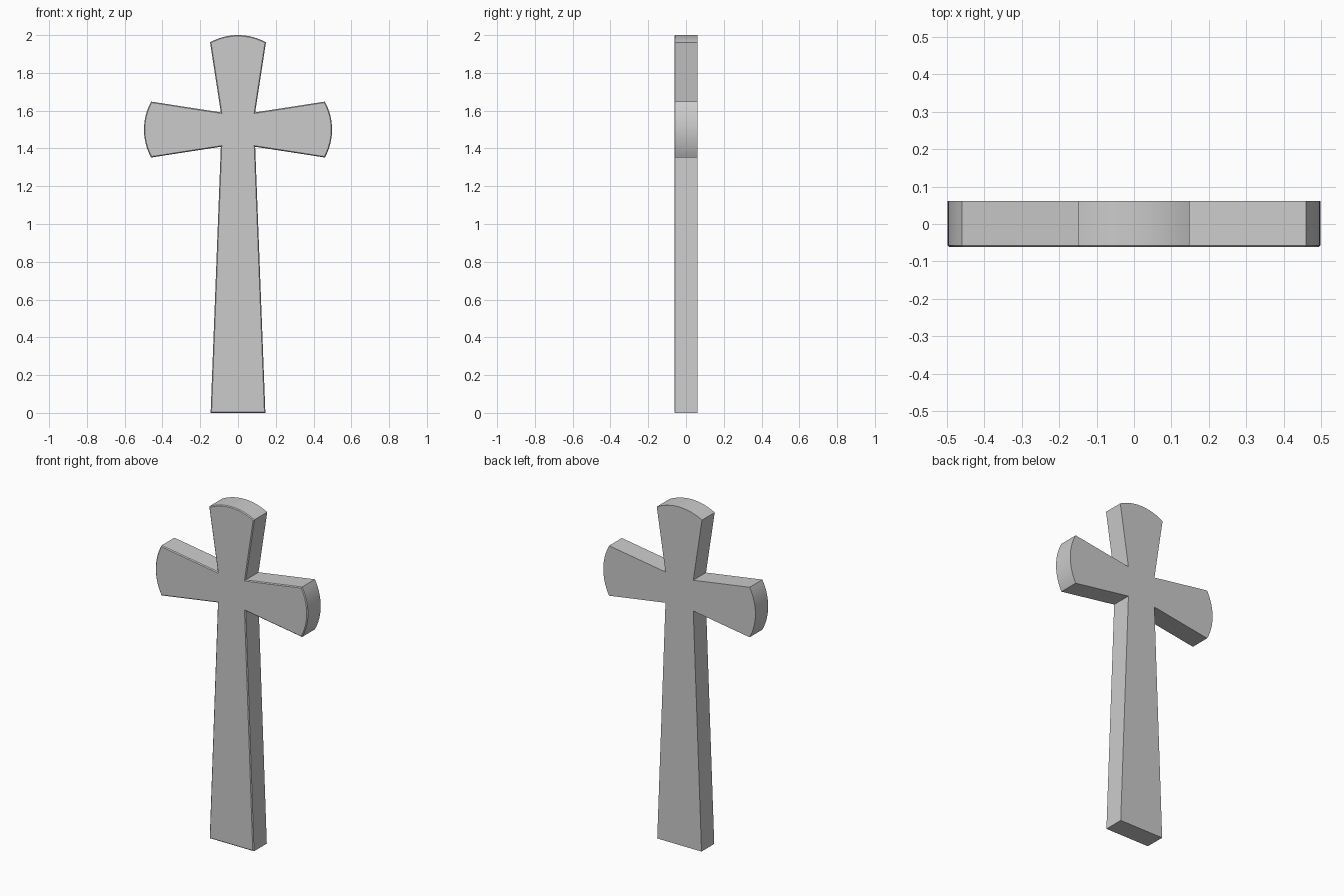
import bpy, bmesh, math
from mathutils import Vector

if "Cube" in bpy.data.objects:
    bpy.data.objects.remove(bpy.data.objects["Cube"])

HALF_DEPTH = 0.062
CENTRE_Z = 1.5
ARC_STEPS = 16
BEVEL = 0.005


def end_cap(angle, reach):
    """Rounded arm end, running counter-clockwise, pointing along angle (x-z plane)."""
    half, sag = 0.148, 0.038
    radius = (half ** 2 + sag ** 2) / (2 * sag)
    spread = math.asin(half / radius)
    along = Vector((math.cos(angle), math.sin(angle)))
    across = Vector((-along.y, along.x))
    points = []
    for i in range(ARC_STEPS + 1):
        a = spread * (2 * i / ARC_STEPS - 1)
        points.append(along * (reach - radius + radius * math.cos(a))
                      + across * radius * math.sin(a))
    return points


# Outline: foot, right arm, top arm, left arm, joined by the inner corners
c = 0.091
outline = [(-0.145, -CENTRE_Z), (0.145, -CENTRE_Z), (c, -c)]
outline += end_cap(0, 0.498) + [(c, c)]
outline += end_cap(math.pi / 2, 0.5) + [(-c, c)]
outline += end_cap(math.pi, 0.498) + [(-c, -c)]

# Extrude the outline from front to back
bm = bmesh.new()
front = bm.faces.new([bm.verts.new((x, -HALF_DEPTH, z + CENTRE_Z)) for x, z in outline])
extruded = bmesh.ops.extrude_face_region(bm, geom=[front], use_keep_orig=True)
back_verts = [g for g in extruded["geom"] if isinstance(g, bmesh.types.BMVert)]
bmesh.ops.translate(bm, verts=back_verts, vec=(0, 2 * HALF_DEPTH, 0))
bmesh.ops.recalc_face_normals(bm, faces=bm.faces[:])

# Fine chamfer around the front face
rim = [e for e in bm.edges if all(v.co.y < 0 for v in e.verts)]
bmesh.ops.bevel(bm, geom=rim, offset=BEVEL, segments=1, affect='EDGES', profile=0.5)

mesh = bpy.data.meshes.new("cross")
bm.to_mesh(mesh)
bm.free()
cross = bpy.data.objects.new("cross", mesh)
bpy.context.collection.objects.link(cross)

# Smooth the rounded ends, keep the other edges crisp
bpy.context.view_layer.objects.active = cross
cross.select_set(True)
bpy.ops.object.shade_smooth_by_angle(angle=math.radians(25))
